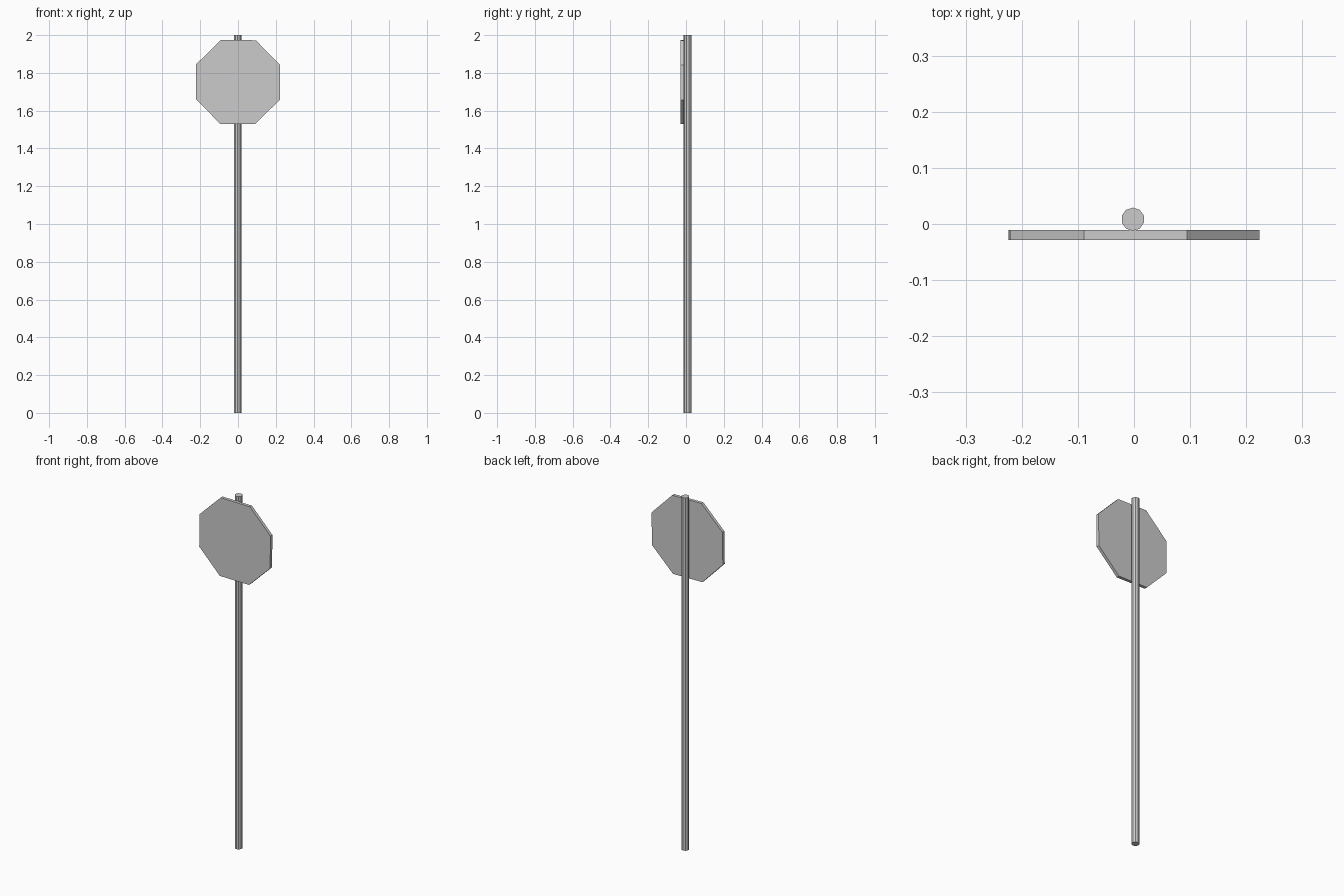
import bpy
from math import radians

if "Cube" in bpy.data.objects:
    bpy.data.objects.remove(bpy.data.objects["Cube"])

# Round post, low-poly
bpy.ops.mesh.primitive_cylinder_add(vertices=10, radius=0.0207, depth=2.0,
                                    location=(-0.002, 0.0085, 1.0))
bpy.context.object.name = "post"

# Octagonal sign plate on the front of the post, turned very slightly off level
bpy.ops.mesh.primitive_cylinder_add(vertices=8, radius=0.2405, depth=0.0175,
                                    location=(0, -0.0195, 1.7515))
plate = bpy.context.object
plate.name = "sign_plate"
plate.rotation_euler = (radians(90), radians(22.5 + 0.7), 0)
